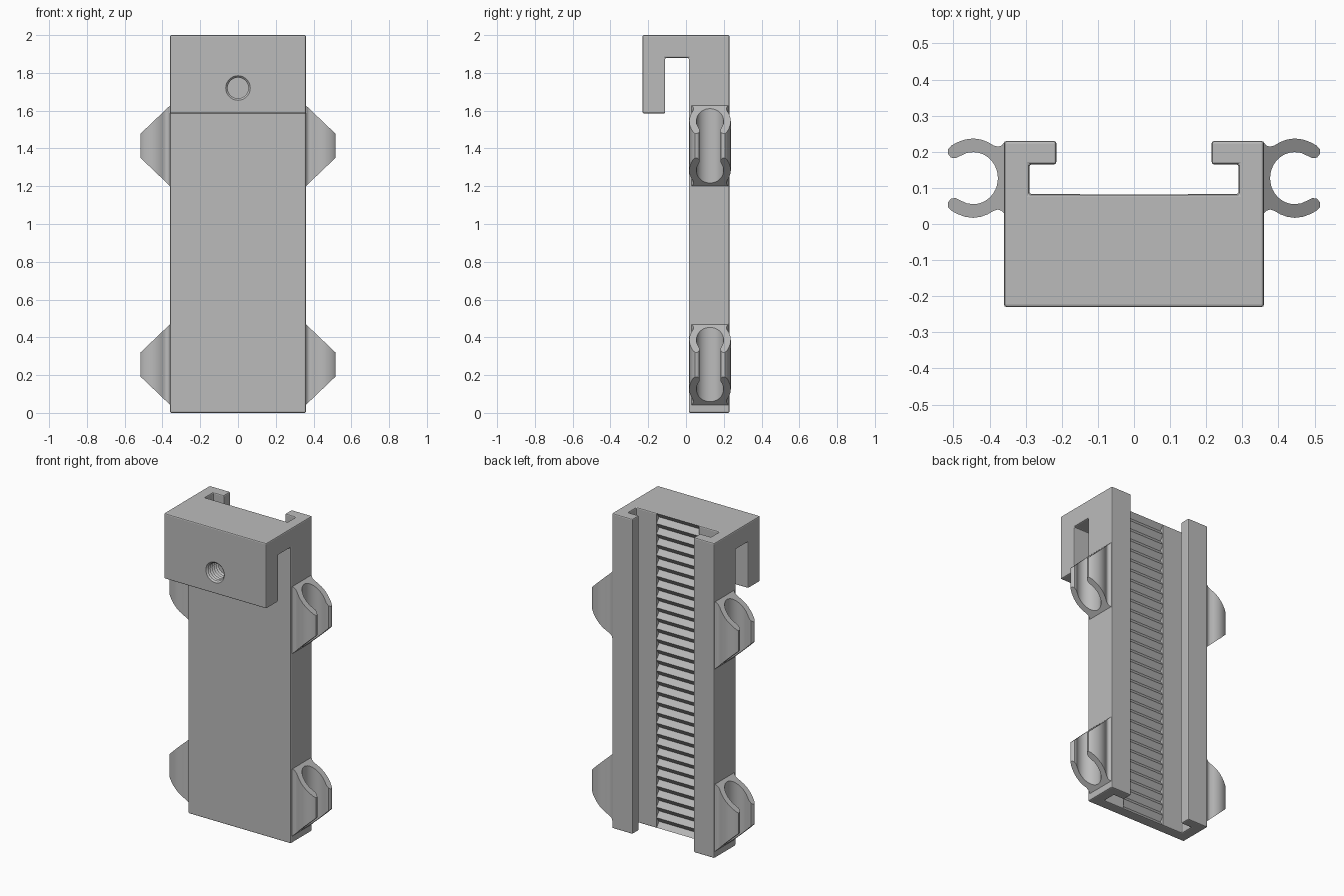
import bpy, bmesh
from math import sin, cos, pi, radians
from mathutils import Vector

cube = bpy.data.objects.get("Cube")
if cube:
    bpy.data.objects.remove(cube, do_unlink=True)

grey = bpy.data.materials.new("plain grey")
grey.use_nodes = True
COLOUR = (0.5, 0.5, 0.5, 1)
grey.diffuse_color = COLOUR
grey.node_tree.nodes["Principled BSDF"].inputs["Base Color"].default_value = COLOUR


def loft(name, start, end):
    """Close two matching outlines into a solid."""
    bm = bmesh.new()
    a = [bm.verts.new(p) for p in start]
    b = [bm.verts.new(p) for p in end]
    bm.faces.new(a)
    bm.faces.new(b[::-1])
    n = len(a)
    for i in range(n):
        j = (i + 1) % n
        bm.faces.new((a[i], b[i], b[j], a[j]))
    bmesh.ops.recalc_face_normals(bm, faces=bm.faces)
    mesh = bpy.data.meshes.new(name)
    bm.to_mesh(mesh)
    bm.free()
    mesh.materials.append(grey)
    obj = bpy.data.objects.new(name, mesh)
    bpy.context.collection.objects.link(obj)
    return obj


def prism_x(name, yz, half):
    return loft(name, [(-half, y, z) for y, z in yz], [(half, y, z) for y, z in yz])


def activate(obj):
    bpy.ops.object.select_all(action='DESELECT')
    obj.select_set(True)
    bpy.context.view_layer.objects.active = obj


def cut(obj, cutter):
    cutter.hide_render = True
    mod = obj.modifiers.new("cut", 'BOOLEAN')
    mod.operation = 'DIFFERENCE'
    mod.solver = 'EXACT'
    mod.object = cutter
    activate(obj)
    bpy.ops.object.modifier_apply(modifier=mod.name)
    bpy.data.objects.remove(cutter, do_unlink=True)


# Body with the hook over its top, from one side profile
HALF, FRONT, BACK, FLOOR = 0.36, 0.015, 0.23, 0.083
body = prism_x("body_with_hook", [
    (FRONT, 0), (BACK, 0), (BACK, 2), (-0.23, 2), (-0.23, 1.585),
    (-0.11, 1.585), (-0.11, 1.88), (FRONT, 1.88)], HALF)

# T-shaped channel down the back
half_t = [(0.29, FLOOR), (0.29, 0.165), (0.215, 0.165), (0.215, 0.3)]
tee = half_t + [(-x, y) for x, y in reversed(half_t)]
cut(body, loft("channel_cutter", [(x, y, -0.1) for x, y in tee],
               [(x, y, 2.1) for x, y in tee]))

# Softened edges
bevel = body.modifiers.new("soft_edges", 'BEVEL')
bevel.width = 0.007
bevel.segments = 2
bevel.limit_method = 'ANGLE'
bevel.angle_limit = radians(40)
activate(body)
bpy.ops.object.modifier_apply(modifier=bevel.name)

# Rack of grooves sunk into the channel floor
TEETH = 30
zigzag = [(0.12, -0.05), (FLOOR - 0.001, -0.05)]
for i in range(2 * TEETH + 1):
    zigzag.append((FLOOR - (0.026 if i % 2 else 0.001), i / TEETH))
zigzag += [(FLOOR - 0.001, 2.05), (0.12, 2.05)]
cut(body, prism_x("rack_cutter", zigzag, 0.15))

# Ribbed screw hole through the hook plate
bm = bmesh.new()
SIDES, RINGS = 32, 15
rings = []
for k in range(RINGS):
    r = 0.065 if k % 2 else 0.055
    y = -0.24 + 0.01 * k
    rings.append([bm.verts.new((r * cos(2 * pi * s / SIDES), y,
                                1.72 + r * sin(2 * pi * s / SIDES)))
                  for s in range(SIDES)])
for a, b in zip(rings, rings[1:]):
    for s in range(SIDES):
        t = (s + 1) % SIDES
        bm.faces.new((a[s], a[t], b[t], b[s]))
bm.faces.new(rings[0])
bm.faces.new(rings[-1])
bmesh.ops.recalc_face_normals(bm, faces=bm.faces)
mesh = bpy.data.meshes.new("hole_cutter")
bm.to_mesh(mesh)
bm.free()
hole = bpy.data.objects.new("hole_cutter", mesh)
bpy.context.collection.objects.link(hole)
mesh.materials.append(grey)
cut(body, hole)

# Side clips: open C outline, ends sloping towards the tips
CX, CY = 0.445, 0.127
upper = [(0.35, 0.1), (0.36, 0.098), (0.367, 0.09), (0.377, 0.087), (0.39, 0.091),
         (0.405, 0.1), (0.424, 0.107), (CX, 0.11), (0.468, 0.107), (0.49, 0.099),
         (0.506, 0.09), (0.515, 0.08), (0.515, 0.067), (0.507, 0.057),
         (0.494, 0.055), (0.48, 0.062), (0.463, 0.07)]
for k in range(10):
    a = pi / 2 + k * pi / 20
    upper.append((CX + 0.068 * cos(a), 0.072 * sin(a)))
outline = upper + [(CX - 0.068, 0)] + [(x, -d) for x, d in reversed(upper)]


def clip(name, side, zc):
    def end(sign):
        return [(side * x, CY + d, zc + sign * (0.213 - 0.955 * (x - HALF)))
                for x, d in outline]
    obj = loft(name, end(-1), end(1))
    activate(obj)
    bpy.ops.object.shade_smooth_by_angle(angle=radians(40))


for level, zc in (("lower", 0.256), ("upper", 1.414)):
    clip(level + "_left_clip", 1, zc)
    clip(level + "_right_clip", -1, zc)
